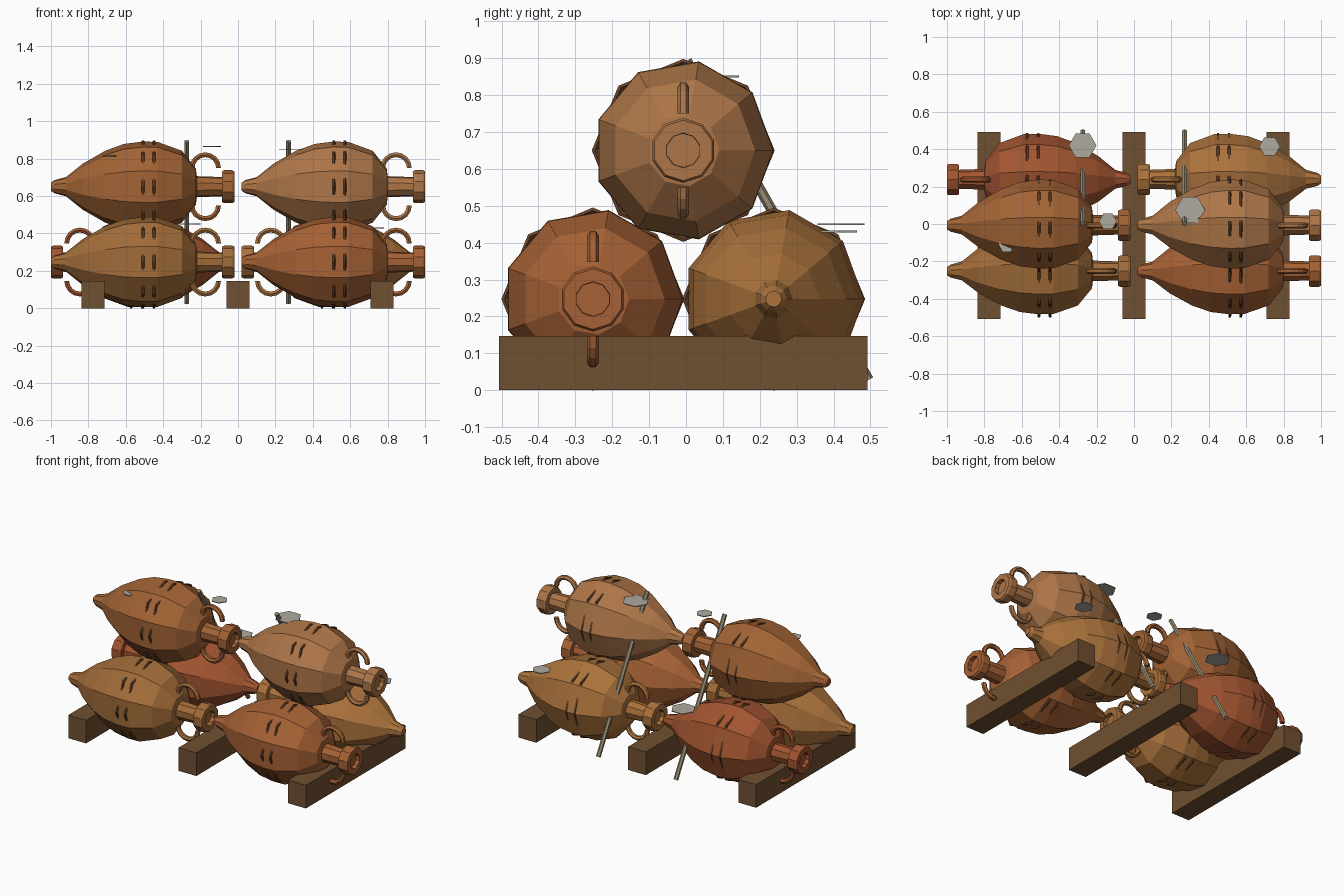
import bpy, bmesh, math
from mathutils import Vector, Matrix

if "Cube" in bpy.data.objects:
    bpy.data.objects.remove(bpy.data.objects["Cube"])

CY = -0.0075  # pile axis in y


def material(name, rgb):
    m = bpy.data.materials.new(name)
    m.diffuse_color = (*rgb, 1)
    m.use_nodes = True
    m.node_tree.nodes["Principled BSDF"].inputs["Base Color"].default_value = m.diffuse_color
    return m


def finish(name, bm, mat):
    bmesh.ops.remove_doubles(bm, verts=bm.verts, dist=1e-5)
    bmesh.ops.recalc_face_normals(bm, faces=bm.faces)
    me = bpy.data.meshes.new(name)
    bm.to_mesh(me)
    bm.free()
    ob = bpy.data.objects.new(name, me)
    bpy.context.collection.objects.link(ob)
    me.materials.append(mat)
    return ob


def lathe(bm, profile, sides, phase, place, closed=False):
    """Revolve (u, r) points around the jar axis."""
    rings = []
    for u, r in profile:
        rings.append([bm.verts.new(place(u, r * math.cos(phase + k * math.tau / sides),
                                         r * math.sin(phase + k * math.tau / sides)))
                      for k in range(sides)])
    pairs = list(zip(rings, rings[1:]))
    if closed:
        pairs.append((rings[-1], rings[0]))
    for a, b in pairs:
        for k in range(sides):
            n = (k + 1) % sides
            bm.faces.new((a[k], a[n], b[n], b[k]))
    if not closed:
        bm.faces.new(rings[0])
        bm.faces.new(rings[-1])


BODY = [(0, .022), (.02, .036), (.08, .052), (.17, .125), (.29, .195), (.39, .232), (.49, .245),
        (.57, .243), (.70, .195), (.775, .098), (.78, .057), (.925, .052)]
RIM = [(.915, .052), (.915, .082), (.926, .088), (.969, .088), (.98, .082), (.98, .047),
       (.955, .046)]


def amphora(label, x_tip, d, y, z, rgb):
    clay = material(label + "_clay", rgb)
    place = lambda u, a, b: Vector((x_tip + d * u, y + a, z + b))
    # body, tip and neck
    bm = bmesh.new()
    lathe(bm, BODY, 9, 0, place)
    finish(label + "_body", bm, clay)
    # mouth rim
    bm = bmesh.new()
    lathe(bm, RIM, 10, math.radians(18), place)
    finish(label + "_rim", bm, clay)
    # belly bands
    bm = bmesh.new()
    for u in (.492, .551):
        lathe(bm, [(u - .008, .240), (u - .005, .248), (u + .005, .248), (u + .008, .240),
                   (u, .231)], 8, 0, place, True)
    finish(label + "_bands", bm, band_mat)
    # pair of half-ring handles
    bm = bmesh.new()
    for s in (1, -1):
        prev = None
        for i in range(9):
            t = math.pi * i / 8
            ring = []
            for k in range(6):
                a = math.tau * k / 6
                rad = .071 + .015 * math.sin(a)
                ring.append(bm.verts.new(place(.825 + rad * math.cos(t), .016 * math.cos(a),
                                               s * (.1 + rad * math.sin(t)))))
            if prev:
                for k in range(6):
                    n = (k + 1) % 6
                    bm.faces.new((prev[k], prev[n], ring[n], ring[k]))
            else:
                bm.faces.new(ring)
            prev = ring
        bm.faces.new(prev)
    finish(label + "_handles", bm, clay)


def beam(name, x):
    bm = bmesh.new()
    bmesh.ops.create_cube(bm, size=1, matrix=Matrix.Translation((x, CY, .0735))
                          @ Matrix.Diagonal((.125, 1.0, .147, 1)))
    finish(name, bm, wood)


def disc(name, loc, r, depth, sides, rot, mat):
    bm = bmesh.new()
    bmesh.ops.create_cone(bm, cap_ends=True, segments=sides, radius1=r, radius2=r, depth=depth,
                          matrix=Matrix.Translation(loc) @ rot)
    return finish(name, bm, mat)


band_mat = material("dark_clay", (.14, .055, .02))
wood = material("wood", (.16, .08, .03))
pole_mat = material("weathered_pole", (.31, .26, .17))
shard_mat = material("grey_shard", (.42, .40, .35))

# six stacked jars
amphora("front_left_jar", -1.0, 1, CY - .245, .247, (.36, .15, .04))
amphora("front_right_jar", .02, 1, CY - .245, .247, (.38, .12, .035))
amphora("back_left_jar", -.02, -1, CY + .245, .247, (.36, .09, .03))
amphora("back_right_jar", 1.0, -1, CY + .245, .247, (.41, .17, .045))
amphora("top_left_jar", -1.0, 1, CY, .65, (.36, .125, .035))
amphora("top_right_jar", .02, 1, CY, .65, (.42, .18, .065))

# support beams
for i, x in enumerate((-.775, 0, .77)):
    beam(f"beam_{i + 1}", x)

# leaning poles
top, foot = Vector((0, .002, .893)), Vector((0, .495, .028))
axis = top - foot
for side, x in (("left", -.275), ("right", .27)):
    disc(side + "_pole", (top + foot) / 2 + Vector((x, 0, 0)), .014, axis.length, 6,
         axis.to_track_quat('Z', 'Y').to_matrix().to_4x4(), pole_mat)

# flat shards lying on the pile
for i, (x, y, z, r) in enumerate([(-.275, .42, .45, .074), (.725, .415, .43, .056),
                                  (-.14, .015, .866, .048), (.30, .075, .85, .08),
                                  (-.68, -.11, .815, .045)]):
    disc(f"shard_{i + 1}", Vector((x, y, z)), r, .005, 6,
         Matrix.Rotation(math.radians(30), 4, 'Z'), shard_mat)
